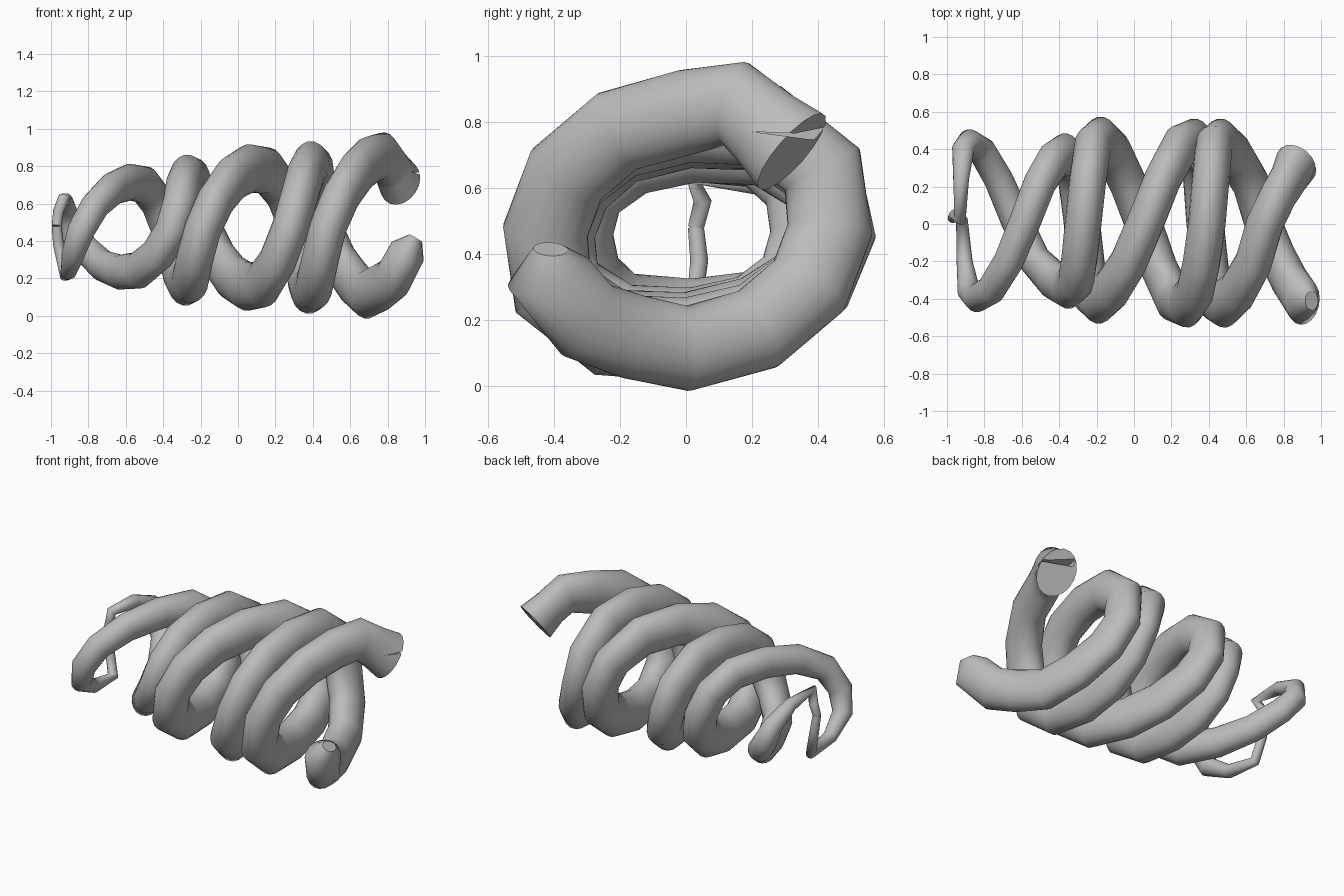
import bpy, bmesh
from math import sin, cos, pi, exp, radians
from mathutils import Vector

cube = bpy.data.objects.get("Cube")
if cube:
    bpy.data.objects.remove(cube, do_unlink=True)

SIDES = 18
STEPS = 3  # corners per quarter turn

grey = bpy.data.materials.new("neutral grey")
grey.use_nodes = True
GREY = (0.5, 0.5, 0.5, 1)
grey.diffuse_color = GREY
grey.node_tree.nodes["Principled BSDF"].inputs["Base Color"].default_value = GREY


def swell(x, centre, reach):
    """Soft local weight along the coil."""
    return exp(-((x - centre) / reach) ** 2)


def coil_point(x, angle):
    """Point on the widening coil; angle 0 is the front, 90 the top."""
    a = radians(angle)
    width = 0.43 - 0.085 * swell(x, -0.4, 0.13) - 0.015 * swell(x, -0.9, 0.2)
    height = 0.205 + 0.09 * (x + 1) + 0.018 * swell(x, -0.05, 0.3)
    shift = 0.02 if x < -0.1 else 0.005
    axis_z = 0.472 - 0.4 * max(0, -0.8 - x) - 0.015 * swell(x, -0.28, 0.15)
    skew = 0.065 if x > -0.4 else 0.02
    bulge = 1 + 0.045 * abs(sin(2 * a)) - skew * sin(2 * a)
    return Vector((x, shift - width * cos(a) * bulge,
                   axis_z + height * sin(a) * bulge))


def coil_path(quarters, start_angle):
    """Coil with one x position per quarter turn, smoothly interpolated."""
    path = []
    last = len(quarters) - 1
    for i in range(last):
        x0, x1 = quarters[i], quarters[i + 1]
        slope0 = (x1 - quarters[max(i - 1, 0)]) / 2
        slope1 = (quarters[min(i + 2, last)] - x0) / 2
        for k in range(STEPS):
            t = k / STEPS
            s = t * t * (3 - 2 * t)
            x = x0 + (x1 - x0) * s + t * (1 - t) * (slope0 * (1 - t) - slope1 * t)
            path.append(coil_point(x, start_angle + 90 * (i + t)))
    path.append(coil_point(quarters[last], start_angle + 90 * last))
    return path


def make_object(name, bm):
    bmesh.ops.recalc_face_normals(bm, faces=bm.faces)
    mesh = bpy.data.meshes.new(name)
    bm.to_mesh(mesh)
    bm.free()
    mesh.materials.append(grey)
    obj = bpy.data.objects.new(name, mesh)
    bpy.context.collection.objects.link(obj)
    return obj


def sweep(name, path, taper, end_scale):
    """Oval tube along a cornered path, thin at the start."""
    bm = bmesh.new()
    rings = []
    for i, p in enumerate(path):
        before = (p - path[i - 1]).normalized() if i else Vector()
        after = (path[i + 1] - p).normalized() if i + 1 < len(path) else Vector()
        tangent = (before + after).normalized()
        along = Vector((1, 0, 0))
        along = (along - tangent * along.dot(tangent)).normalized()
        across = tangent.cross(along)
        scale = taper[i] if i < len(taper) else 1
        if i == len(path) - 1:
            scale = end_scale
        r_along = scale * min(0.1, 0.067 + 0.042 * (p.x + 1))
        r_across = scale * min(0.13, 0.062 + 0.085 * (p.x + 1))
        rings.append([bm.verts.new(p + along * r_along * cos(2 * pi * k / SIDES)
                                   + across * r_across * sin(2 * pi * k / SIDES))
                      for k in range(SIDES)])
    for a, b in zip(rings, rings[1:]):
        for k in range(SIDES):
            n = (k + 1) % SIDES
            bm.faces.new((a[k], a[n], b[n], b[k])).smooth = True
    bm.faces.new(rings[0])
    bm.faces.new(rings[-1])
    return make_object(name, bm)


# Thin link where both strands meet at the narrow end
link = Vector((-0.97, 0.03, 0.48))
thin = (0.38, 0.42, 0.45, 0.6, 0.85, 1)

# First strand: rises from the bottom and ends at the upper back
path = [link, Vector((-0.96, 0.04, 0.38))]
path += coil_path((-0.92, -0.84, -0.58, -0.37, -0.28, -0.19,
                   0.06, 0.32, 0.38, 0.48, 0.7), -90)
path += [Vector((0.77, 0.15, 0.855)), Vector((0.825, 0.24, 0.78)),
         Vector((0.868, 0.32, 0.71))]
first_strand = sweep("first_strand", path, thin, 1.15)

# Second strand: falls from the top and ends in a rounded tip at the lower front
path = [link, Vector((-0.96, 0.05, 0.56))]
path += coil_path((-0.93, -0.88, -0.63, -0.35, -0.27, -0.18,
                   0.05, 0.28, 0.39, 0.46, 0.69), 90)
path += [Vector((0.76, -0.16, 0.15)), Vector((0.83, -0.3, 0.2)),
         Vector((0.905, -0.415, 0.34)), Vector((0.95, -0.41, 0.415))]
second_strand = sweep("second_strand", path, thin, 0.4)

# Wedge cutter for the split in the upper end
bm = bmesh.new()
profile = ((0.2, 0.77), (0.5, 0.73), (0.5, 0.8), (0.33, 0.765))
wedge = bm.faces.new([bm.verts.new((0.8, y, z)) for y, z in profile])
extruded = bmesh.ops.extrude_face_region(bm, geom=[wedge])["geom"]
bmesh.ops.translate(bm, vec=(0.4, 0, 0),
                    verts=[v for v in extruded if isinstance(v, bmesh.types.BMVert)])
cutter = make_object("split_cutter", bm)
cutter.hide_render = True
cutter.display_type = 'WIRE'
cutter.hide_set(True)
split = first_strand.modifiers.new("split", 'BOOLEAN')
split.operation = 'DIFFERENCE'
split.object = cutter
split.solver = 'EXACT'
